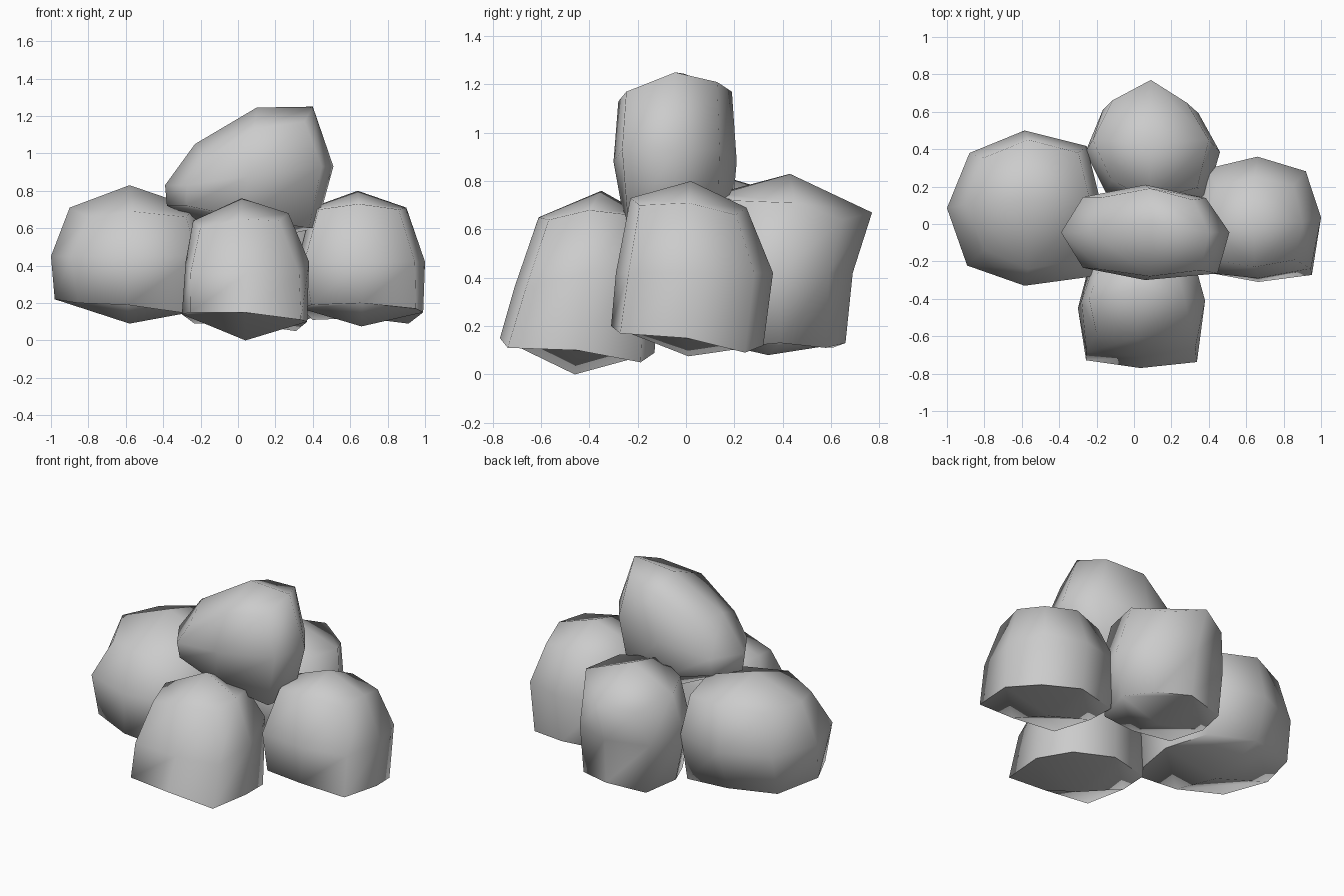
import bpy, bmesh, math

# corner / edge-middle directions around one ring of a rounded block
DIRS = [(-1, -1), (0, -1), (1, -1), (1, 0), (1, 1), (0, 1), (-1, 1), (-1, 0)]


def rock(name, bottom, rings, top, reach, drop=(0.02, 0.0, 0.03)):
    """Rounded block: bottom pole, three rings of eight points, top pole.
    Ring = x0, x1, y0, y1, z, tilt along x, tilt along y.
    reach = per ring, how far the front-left, front-right, back-right and
    back-left corners extend; drop = how far each ring's corners sink."""
    bm = bmesh.new()
    loops = []
    for (x0, x1, y0, y1, z, tx, ty), corners, sink in zip(rings, reach, drop):
        loop = []
        for i, (u, v) in enumerate(DIRS):
            c, dz = (corners[i // 2], sink) if u and v else (1.0, 0.0)
            loop.append(bm.verts.new(((x0 + x1) / 2 + u * c * (x1 - x0) / 2,
                                      (y0 + y1) / 2 + v * c * (y1 - y0) / 2,
                                      z + tx * u + ty * v - dz)))
        loops.append(loop)
    for a, b in zip(loops, loops[1:]):
        for i in range(8):
            j = (i + 1) % 8
            bm.faces.new((a[i], a[j], b[j], b[i]))
    for pole, loop in ((bottom, loops[0]), (top, loops[-1])):
        p = bm.verts.new(pole)
        for i in (0, 2, 4, 6):
            bm.faces.new((loop[i - 1], loop[i], loop[i + 1], p))
    bmesh.ops.recalc_face_normals(bm, faces=bm.faces[:])
    mesh = bpy.data.meshes.new(name)
    bm.to_mesh(mesh)
    bm.free()
    ob = bpy.data.objects.new(name, mesh)
    bpy.context.collection.objects.link(ob)
    bpy.ops.object.select_all(action='DESELECT')
    ob.select_set(True)
    bpy.context.view_layer.objects.active = ob
    bpy.ops.object.shade_smooth_by_angle(angle=math.radians(80))
    return ob


# four stones on the ground
rock("front_stone", (0.04, -0.46, 0.0),
     [(-0.30, 0.37, -0.77, -0.13, 0.12, -0.02, -0.03),
      (-0.28, 0.38, -0.71, -0.11, 0.42, 0, 0.06),
      (-0.24, 0.27, -0.61, -0.19, 0.66, 0.02, 0.01)],
     (0.02, -0.35, 0.76),
     [(0.87, 0.90, 0.82, 0.8), (0.92, 0.84, 0.8, 0.76), (0.85, 0.80, 0.82, 0.78)])

rock("left_stone", (-0.58, 0.06, 0.09),
     [(-0.98, -0.20, -0.32, 0.42, 0.19, -0.03, 0),
      (-1.00, -0.17, -0.33, 0.50, 0.45, 0, 0),
      (-0.90, -0.23, -0.24, 0.45, 0.71, 0.0, 0.02)],
     (-0.58, 0.12, 0.83),
     [(0.68, 0.9, 0.84, 0.77), (0.74, 0.88, 0.8, 0.71), (0.70, 0.86, 0.8, 0.72)])

rock("right_stone", (0.66, 0.01, 0.075),
     [(0.34, 0.99, -0.31, 0.32, 0.16, -0.01, -0.04),
      (0.32, 1.00, -0.29, 0.36, 0.42, 0, 0),
      (0.39, 0.90, -0.23, 0.25, 0.71, 0, -0.02)],
     (0.64, 0.02, 0.80),
     [(0.84, 0.88, 0.76, 0.82), (0.90, 0.84, 0.76, 0.8), (0.84, 0.84, 0.82, 0.8)])

rock("back_stone", (0.10, 0.34, 0.08),
     [(-0.20, 0.42, 0.12, 0.66, 0.13, 0, 0),
      (-0.26, 0.46, 0.08, 0.69, 0.42, 0, 0),
      (-0.22, 0.40, 0.13, 0.77, 0.71, 0, -0.04)],
     (0.08, 0.43, 0.83),
     [(0.72, 0.82, 0.70, 0.80), (0.70, 0.80, 0.68, 0.74), (0.68, 0.80, 0.62, 0.66)])

# one leaning stone stacked on top
rock("top_stone", (0.05, -0.03, 0.52),
     [(-0.38, 0.42, -0.26, 0.19, 0.66, -0.06, 0),
      (-0.39, 0.51, -0.30, 0.21, 0.88, 0.05, 0),
      (-0.23, 0.40, -0.28, 0.19, 1.15, 0.10, 0.02)],
     (0.10, -0.01, 1.245),
     [(0.74, 0.9, 0.74, 0.74), (0.74, 0.86, 0.72, 0.74), (0.84, 0.86, 0.74, 0.8)],
     drop=(0.0, 0.0, 0.06))
